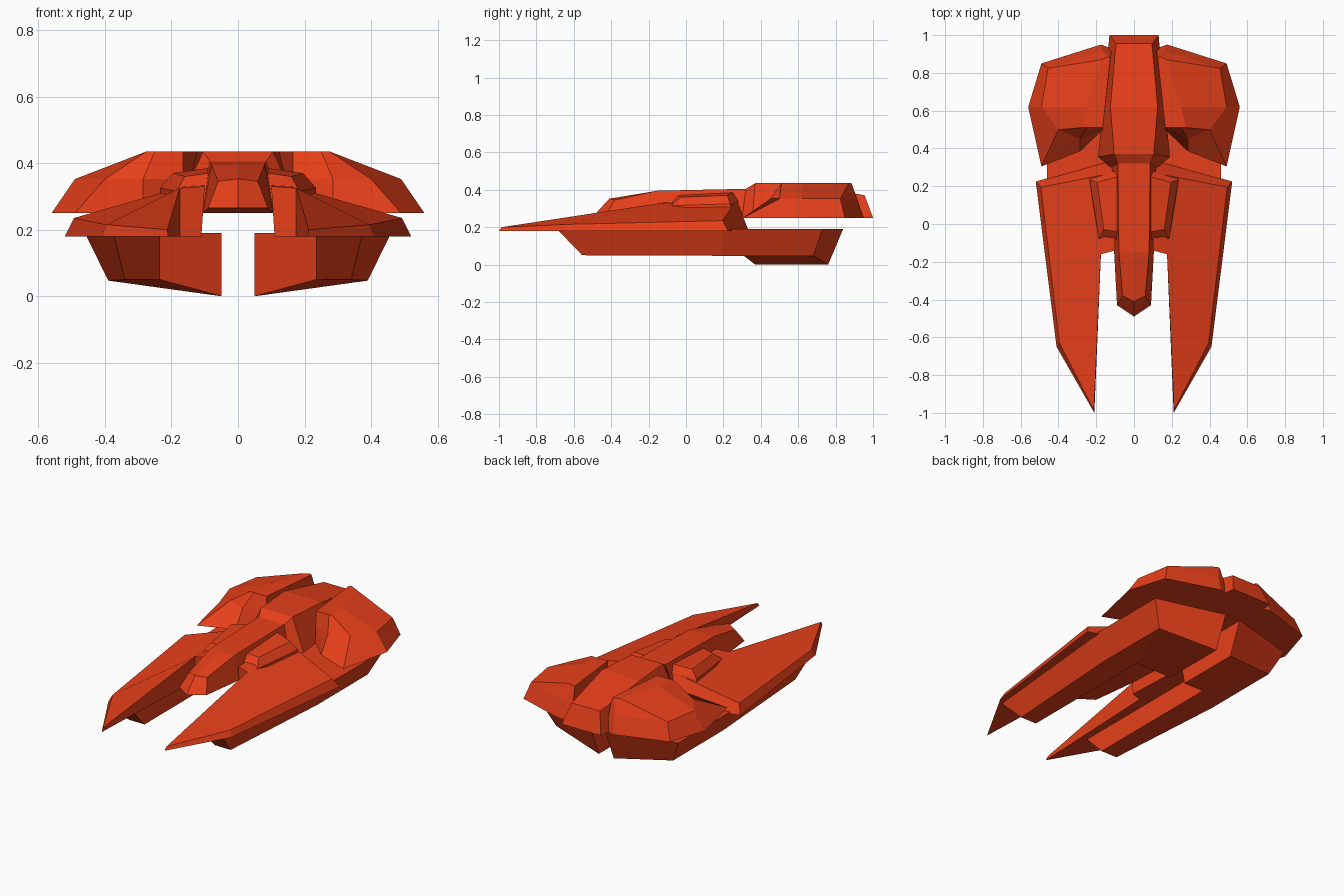
import bpy, bmesh

paint = bpy.data.materials.new("red_orange_paint")
paint.diffuse_color = (0.8, 0.05, 0.01, 1)


def loft(bm, rings, sign, closed=True, caps=(True, True)):
    """Skin a series of equal-length point rings; sign flips x."""
    vs = [[bm.verts.new((sign * x, y, z)) for x, y, z in r] for r in rings]
    n = len(vs[0])
    for a, b in zip(vs, vs[1:]):
        for i in range(n if closed else n - 1):
            j = (i + 1) % n
            bm.faces.new((a[i], a[j], b[j], b[i]))
    for ring, cap in ((vs[0], caps[0]), (vs[-1], caps[1])):
        if cap:
            bm.faces.new(ring)
    return vs


def finish(bm, name):
    bmesh.ops.remove_doubles(bm, verts=bm.verts, dist=0.0005)
    bmesh.ops.recalc_face_normals(bm, faces=bm.faces)
    me = bpy.data.meshes.new(name)
    bm.to_mesh(me)
    bm.free()
    me.materials.append(paint)
    ob = bpy.data.objects.new(name, me)
    bpy.context.collection.objects.link(ob)


def pair(name, rings, bottom=None):
    """Left and right copies; bottom gives the split of a folded underside."""
    for side, sign in (("left", -1), ("right", 1)):
        bm = bmesh.new()
        vs = loft(bm, rings, sign, caps=(bottom is None, True))
        for f in bottom or []:
            bm.faces.new([vs[0][i] for i in f])
        finish(bm, f"{side}_{name}")


def level(z, pts):
    return [(x, y, z) for x, y in pts]


# Central hull: y, half width, z of the top edge, then of the bottom edge, then nose point offset
stations = [
    (0.955, 0.095, 0.37, 1.0, 0.13, 0.25, 0),
    (0.62, 0.125, 0.435, 0.62, 0.165, 0.25, 0),
    (0.37, 0.105, 0.435, 0.355, 0.19, 0.25, 0),
    (0.32, 0.085, 0.405, 0.30, 0.125, 0.25, 0),
    (-0.15, 0.08, 0.395, -0.15, 0.105, 0.25, 0),
    (-0.38, 0.06, 0.345, -0.43, 0.09, 0.265, -0.06),
]
bm = bmesh.new()
for sign in (-1, 1):
    loft(bm, [[(0, yb + d, zb), (wb, yb, zb), (wt, yt, zt), (0, yt + d / 2, zt + abs(d) / 8)]
              for yt, wt, zt, yb, wb, zb, d in stations], sign, closed=False)
finish(bm, "central_hull")

# Rear pods: base, shoulder and crest
pair("rear_pod", [
    level(0.25, [(0.12, 0.93), (0.175, 0.95), (0.49, 0.85), (0.56, 0.62),
                 (0.49, 0.305), (0.285, 0.385), (0.165, 0.5)]),
    level(0.352, [(0.12, 0.905), (0.165, 0.915), (0.455, 0.825), (0.49, 0.62),
                  (0.40, 0.5), (0.285, 0.45), (0.165, 0.505)]),
    level(0.435, [(0.125, 0.88), (0.14, 0.885), (0.17, 0.87), (0.25, 0.62),
                  (0.275, 0.51), (0.25, 0.51), (0.165, 0.51)]),
])

# Long pointed forward wings
pair("forward_wing", [
    level(0.18, [(0.21, -1.0), (0.41, -0.65), (0.52, 0.225), (0.13, 0.335),
                 (0.11, -0.14), (0.175, -0.16)]),
    [(0.212, -0.985, 0.2), (0.395, -0.63, 0.215), (0.493, 0.195, 0.235),
     (0.11, 0.27, 0.345), (0.10, -0.14, 0.33), (0.175, -0.16, 0.325)],
])

# Raised blisters beside the hull
pair("wing_blister", [
    level(0.27, [(0.09, -0.09), (0.19, -0.085), (0.235, 0.25), (0.09, 0.29)]),
    [(0.09, -0.085, 0.325), (0.185, -0.08, 0.315), (0.235, 0.235, 0.325), (0.09, 0.28, 0.345)],
    [(0.09, -0.04, 0.37), (0.16, -0.03, 0.36), (0.195, 0.22, 0.37), (0.09, 0.25, 0.385)],
])

# Lower hulls: slim in front, widening inward at the rear
keel = [(0.235, -0.555, 0.05), (0.34, -0.555, 0.05), (0.39, 0.2, 0.047), (0.39, 0.68, 0.047),
        (0.05, 0.76, 0), (0.05, 0.37, 0), (0.235, 0.305, 0.05)]
deck = level(0.19, [(0.235, -0.69), (0.375, -0.69), (0.46, 0.2), (0.46, 0.73),
                    (0.05, 0.84), (0.05, 0.33), (0.235, 0.27)])
pair("lower_hull", [keel, deck], bottom=[(0, 1, 2, 6), (6, 2, 3), (6, 3, 4, 5)])
